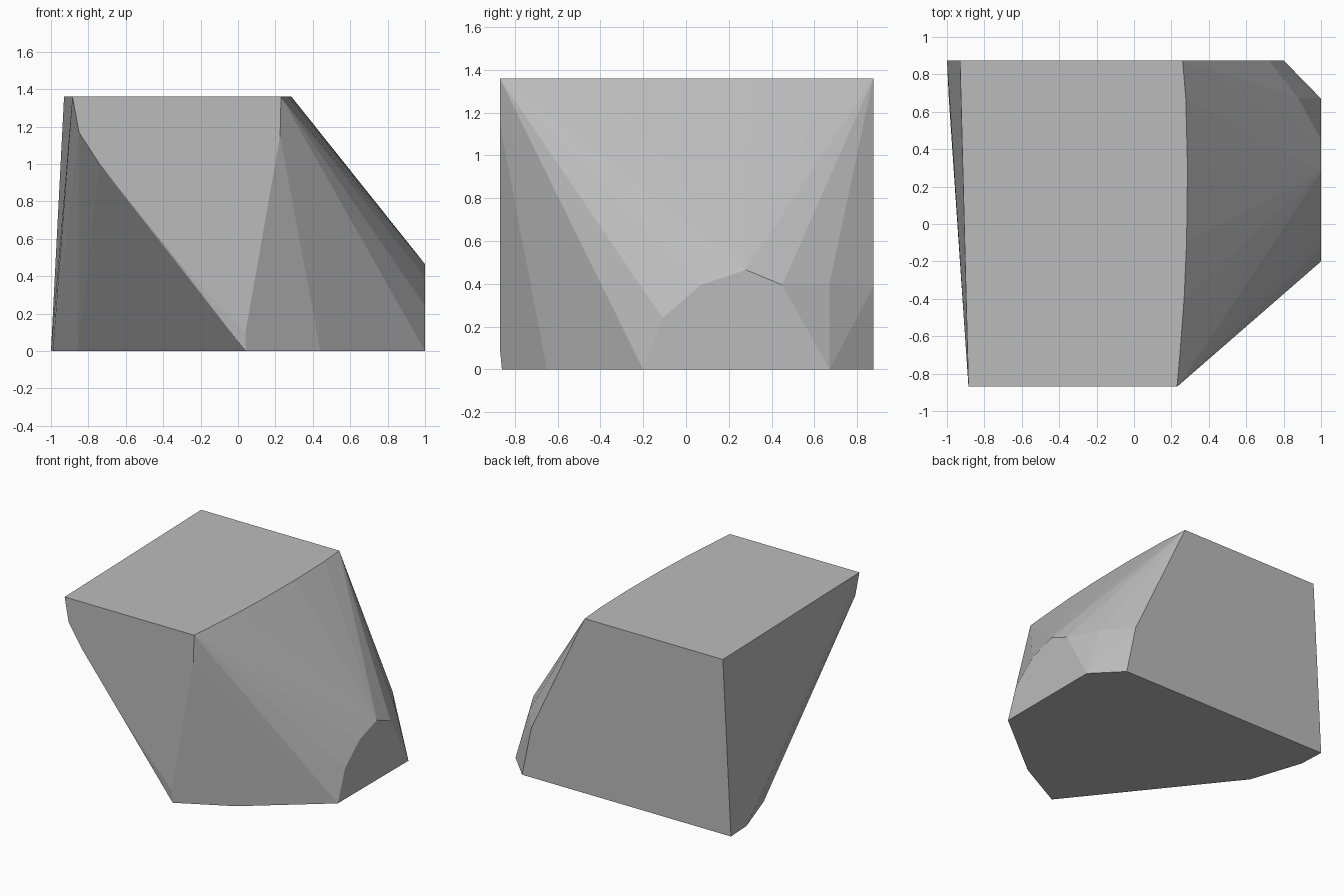
import bpy
import bmesh

if "Cube" in bpy.data.objects:
    bpy.data.objects.remove(bpy.data.objects["Cube"])

H = 1.36           # height of the flat top
F, B = -0.87, 0.875  # front and back planes

# Corners of the cut stone, grouped by face
top = [(x, y, H) for x, y in [
    (-0.93, B), (0.26, B), (0.277, 0.67), (0.286, 0.3), (0.281, -0.1),
    (0.268, -0.4), (0.245, -0.7), (0.23, F), (-0.885, F)]]
bottom = [(x, y, 0) for x, y in [
    (-1, B), (-0.99, 0.67), (-0.855, 0.265), (0.04, -0.86),
    (0.44, -0.65), (1, -0.2), (1, 0.67), (0.8, B)]]
front = [(x, F, z) for x, z in [
    (-0.85, 1.17), (-0.74, 1.0), (-0.35, 0.515), (0.04, 0.1), (0.225, 1.15)]]
right = [(1, y, z) for y, z in [
    (-0.11, 0.24), (0.07, 0.395), (0.28, 0.465), (0.45, 0.395)]]
back_bevel = [(0.88, 0.67, 0.4), (0.72, B, 0.385)]

# Wrap the corners in one convex solid
bm = bmesh.new()
for co in top + bottom + front + right + back_bevel:
    bm.verts.new(co)
hull = bmesh.ops.convex_hull(bm, input=bm.verts[:])
loose = [v for v in bm.verts if not v.link_faces]
bmesh.ops.delete(bm, geom=loose, context='VERTS')
# Merge coplanar triangles into clean facets
bmesh.ops.dissolve_limit(bm, angle_limit=0.01, verts=bm.verts[:], edges=bm.edges[:])
bmesh.ops.recalc_face_normals(bm, faces=bm.faces[:])

mesh = bpy.data.meshes.new("faceted_stone")
bm.to_mesh(mesh)
bm.free()

# Plain grey stone
grey = bpy.data.materials.new("stone_grey")
grey.diffuse_color = (0.5, 0.5, 0.5, 1)
grey.use_nodes = True
grey.node_tree.nodes["Principled BSDF"].inputs["Base Color"].default_value = grey.diffuse_color
mesh.materials.append(grey)

stone = bpy.data.objects.new("faceted_stone", mesh)
bpy.context.collection.objects.link(stone)
